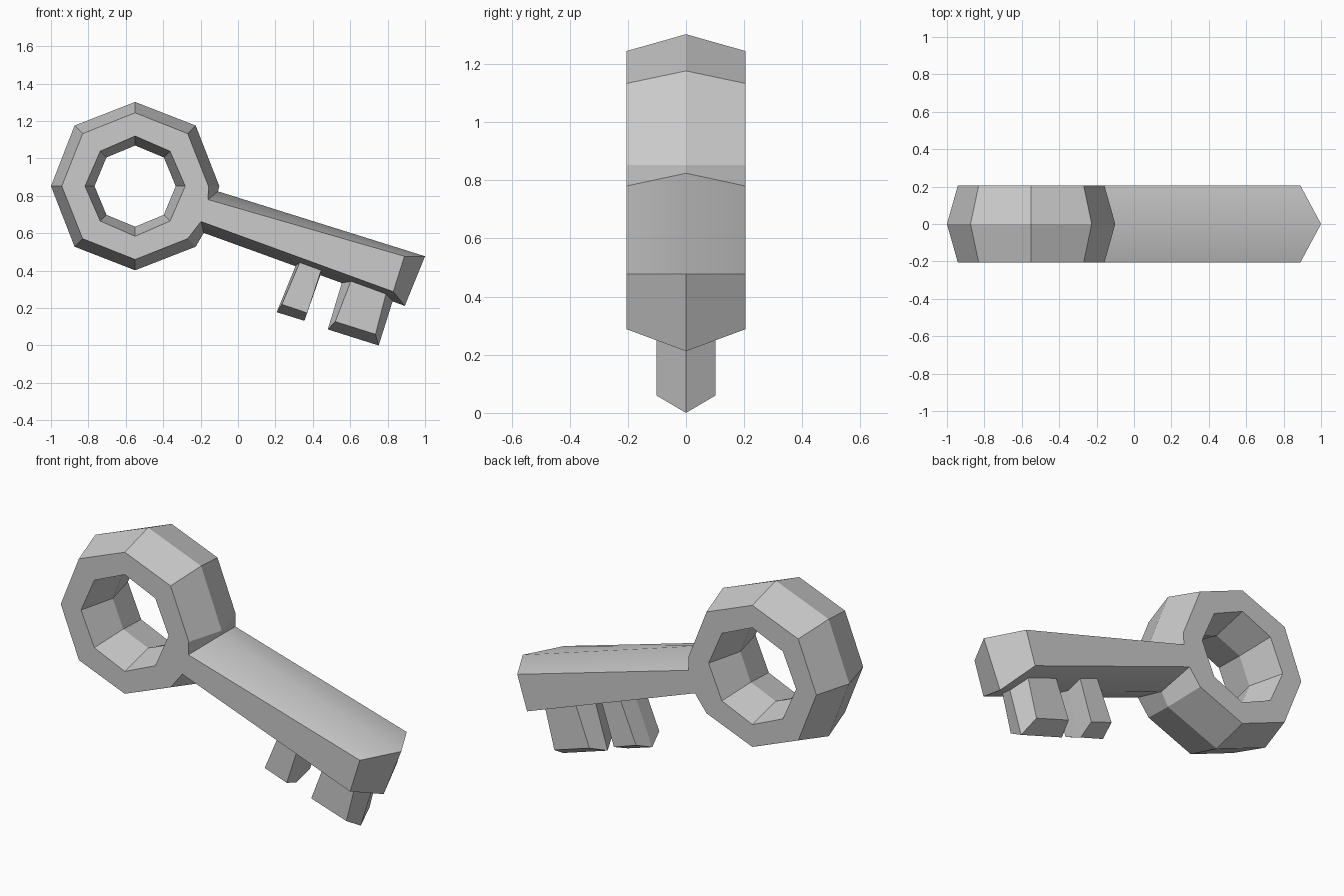
import bpy, bmesh
from math import sin, cos, radians

if "Cube" in bpy.data.objects:
    bpy.data.objects.remove(bpy.data.objects["Cube"])

CX, CZ, DEPTH = -0.55, 0.852, 0.205


def finish(bm, name):
    bmesh.ops.recalc_face_normals(bm, faces=bm.faces[:])
    mesh = bpy.data.meshes.new(name)
    bm.to_mesh(mesh)
    bm.free()
    obj = bpy.data.objects.new(name, mesh)
    bpy.context.collection.objects.link(obj)
    return obj


def octagon(r, diag):
    # corners run counter-clockwise from the right-hand one
    return [(CX + (diag if i % 2 else r) * cos(radians(45 * i)),
             CZ + (diag if i % 2 else r) * sin(radians(45 * i))) for i in range(8)]


def layers(bm, face, ridge, depth):
    # front outline, middle ridge outline, back outline
    return [[bm.verts.new((x, y, z)) for x, z in pts]
            for pts, y in ((face, -depth), (ridge, 0), (face, depth))]


def skin(bm, loops):
    # side walls between successive outlines
    walls = []
    n = len(loops[0])
    for a, b in zip(loops, loops[1:]):
        for i in range(n):
            j = (i + 1) % n
            walls.append(bm.faces.new((a[i], a[j], b[j], b[i])))
    return walls


# Bow ring and shaft as one welded body
bm = bmesh.new()
shaft_face = [(-0.198, 0.663), (0.83, 0.288), (0.89, 0.477), (-0.16, 0.78)]
shaft_ridge = [(-0.183, 0.602), (0.892, 0.212), (1.0, 0.477), (-0.107, 0.824)]
outer = layers(bm, octagon(0.392, 0.397) + shaft_face,
               octagon(0.45, 0.458) + shaft_ridge, DEPTH)
inner = layers(bm, octagon(0.268, 0.264), octagon(0.217, 0.217), DEPTH)
walls = skin(bm, outer)
skin(bm, inner)
for k in (0, 2):
    o, h = outer[k], inner[k]
    for i in range(7):
        bm.faces.new((o[i], o[i + 1], h[i + 1], h[i]))
    bm.faces.new((h[7], o[7], o[8], o[11], o[0], h[0]))
    bm.faces.new(o[8:])
# top and underside of the shaft are softly rounded
for k in (8, 10, 20, 22):
    walls[k].smooth = True
finish(bm, "key_bow_and_shaft")


# Key teeth
def tooth(name, face, ridge):
    bm = bmesh.new()
    loops = layers(bm, face, ridge, 0.102)
    skin(bm, loops)
    bm.faces.new(loops[0])
    bm.faces.new(loops[2])
    finish(bm, name)


tooth("small_tooth",
      [(0.345, 0.48), (0.235, 0.22), (0.37, 0.174), (0.46, 0.45)],
      [(0.33, 0.48), (0.207, 0.178), (0.355, 0.132), (0.466, 0.45)])
tooth("large_tooth",
      [(0.625, 0.40), (0.52, 0.128), (0.735, 0.06), (0.805, 0.33)],
      [(0.575, 0.40), (0.48, 0.086), (0.752, 0.0), (0.85, 0.31)])
